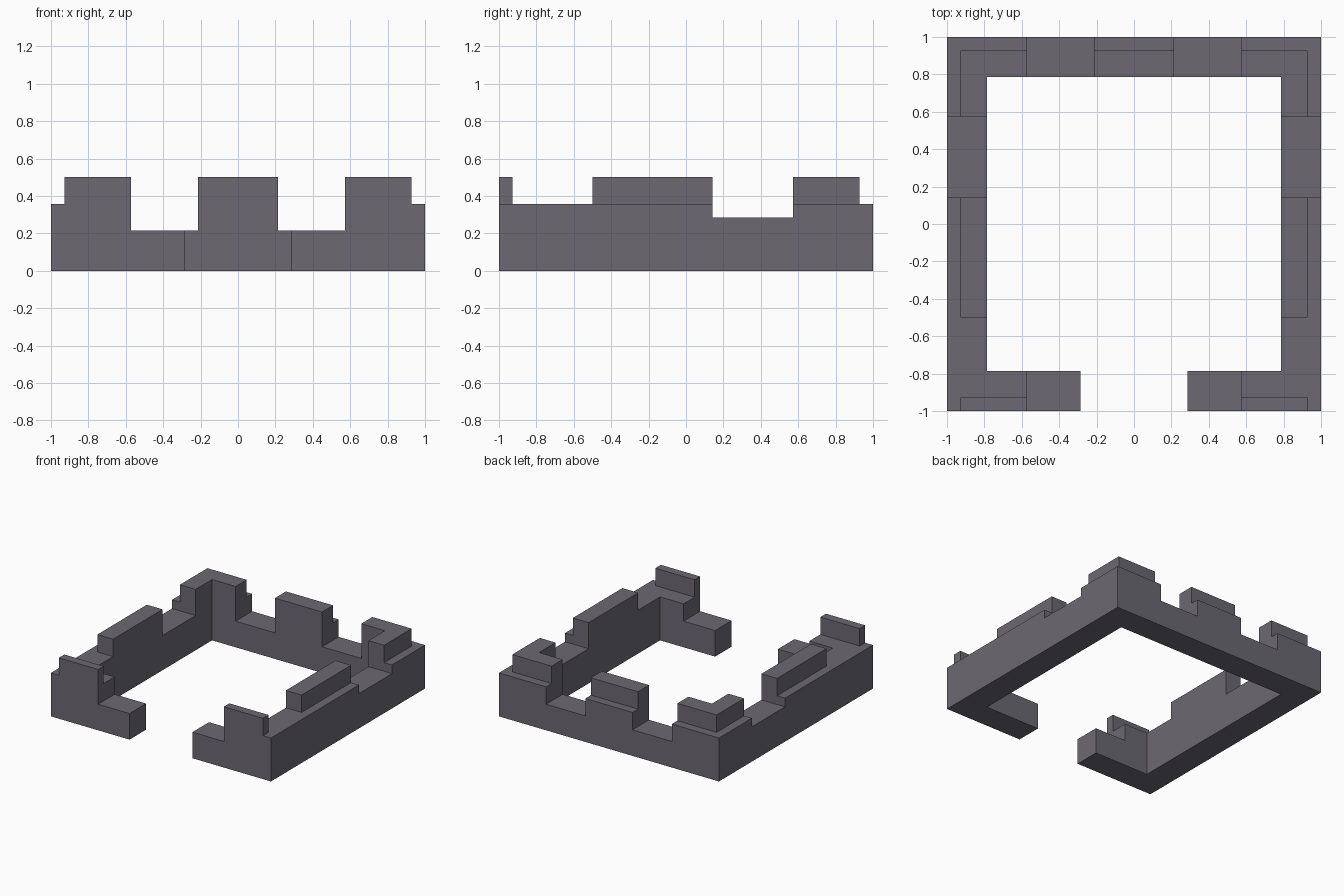
import bpy, bmesh

if "Cube" in bpy.data.objects:
    bpy.data.objects.remove(bpy.data.objects["Cube"])

U = 1 / 14  # module of the model

# Parts as boxes in modules (x0, x1, y0, y1, z1), right half, all standing on z = 0
parts = [
    (4, 14, -14, -11, 3),    # front wall beside the gate
    (11, 14, -14, 14, 4),    # side wall
    (0, 14, 11, 14, 3),      # back wall
    (8, 14, -14, -11, 5),    # front corner
    (8, 13, -14, -13, 7),    # front corner parapet
    (11, 14, -14, 2, 5),     # side walkway
    (11, 13, -7, 2, 7),      # side parapet
    (8, 14, 11, 14, 5),      # back corner
    (11, 14, 8, 14, 5),
    (8, 13, 11, 13, 7),      # back corner parapet, L-shaped
    (11, 13, 8, 13, 7),
    (0, 3, 11, 14, 5),       # back centre merlon ledge
    (0, 3, 11, 13, 7),       # back centre merlon
]
boxes = parts + [(-b[1], -b[0], *b[2:]) for b in parts]

# Grid lines needed by the boxes
xs = sorted({v for b in boxes for v in b[0:2]})
ys = sorted({v for b in boxes for v in b[2:4]})
zs = sorted({0} | {b[4] for b in boxes})


def solid(c):
    i, j, k = c
    if not (0 <= i < len(xs) - 1 and 0 <= j < len(ys) - 1 and 0 <= k < len(zs) - 1):
        return False
    x, y, z = ((a[n] + a[n + 1]) / 2 for a, n in ((xs, i), (ys, j), (zs, k)))
    return any(b[0] < x < b[1] and b[2] < y < b[3] and z < b[4] for b in boxes)


# One closed skin around the union of all boxes
bm = bmesh.new()
verts = {}


def vert(p):
    if p not in verts:
        verts[p] = bm.verts.new((xs[p[0]] * U, ys[p[1]] * U, zs[p[2]] * U))
    return verts[p]


for i in range(len(xs) - 1):
    for j in range(len(ys) - 1):
        for k in range(len(zs) - 1):
            cell = (i, j, k)
            if not solid(cell):
                continue
            for axis in range(3):
                for side in (0, 1):
                    other = list(cell)
                    other[axis] += 2 * side - 1
                    if solid(other):
                        continue
                    a, b = (axis + 1) % 3, (axis + 2) % 3
                    loop = []
                    for da, db in ((0, 0), (1, 0), (1, 1), (0, 1)):
                        p = list(cell)
                        p[axis] += side
                        p[a] += da
                        p[b] += db
                        loop.append(vert(tuple(p)))
                    bm.faces.new(loop if side else loop[::-1])

# Merge flat areas into clean faces
bmesh.ops.dissolve_limit(bm, angle_limit=0.01, verts=bm.verts[:], edges=bm.edges[:])
bmesh.ops.recalc_face_normals(bm, faces=bm.faces[:])

mesh = bpy.data.meshes.new("castle_wall")
bm.to_mesh(mesh)
bm.free()
wall = bpy.data.objects.new("castle_wall", mesh)
bpy.context.collection.objects.link(wall)

# Dark stone colour
stone = bpy.data.materials.new("stone")
stone.diffuse_color = (0.15, 0.14, 0.17, 1)
stone.use_nodes = True
stone.node_tree.nodes["Principled BSDF"].inputs["Base Color"].default_value = stone.diffuse_color
mesh.materials.append(stone)
